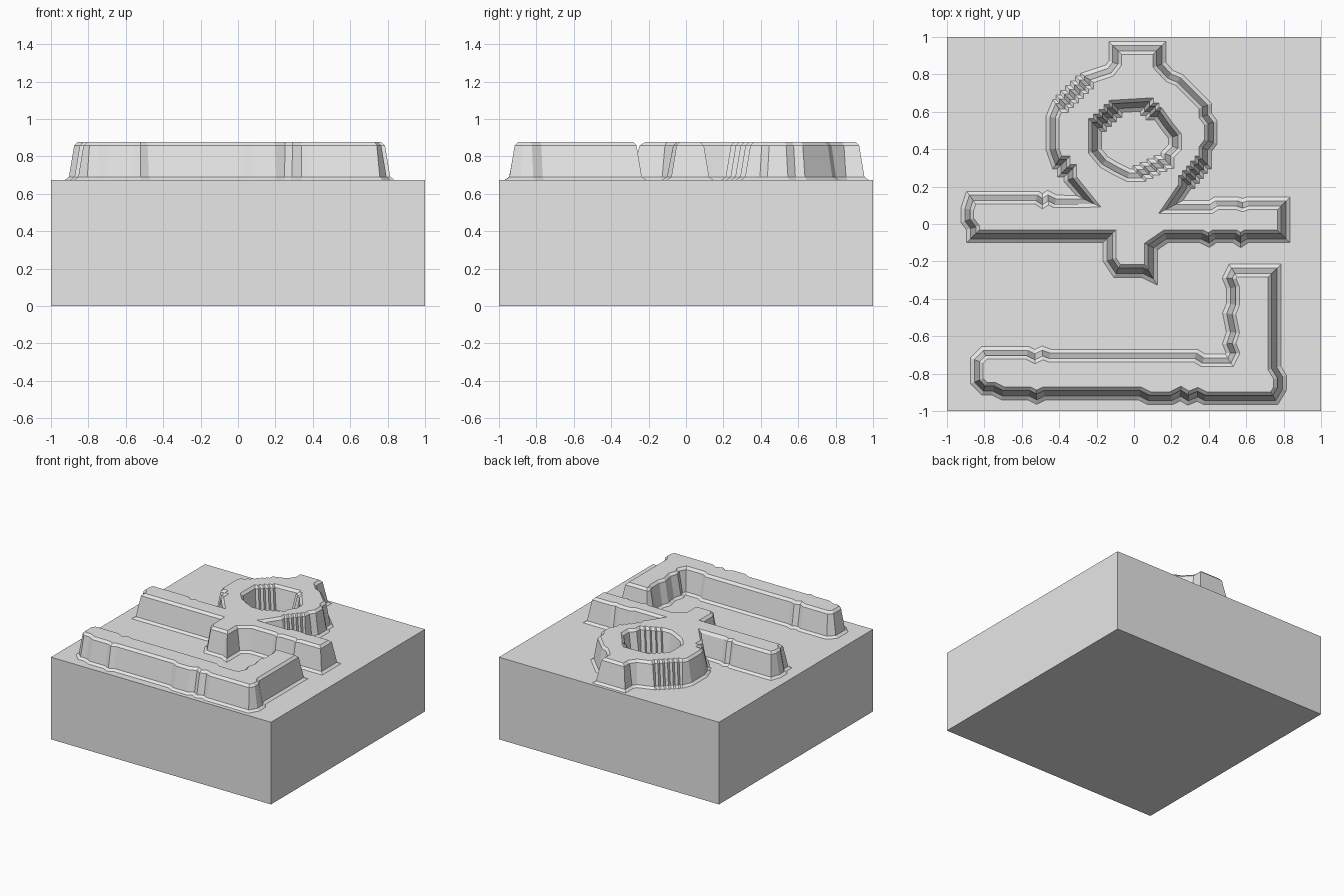
import bpy
import bmesh
from mathutils import Vector
from mathutils.geometry import tessellate_polygon

default_cube = bpy.data.objects.get("Cube")
if default_cube:
    bpy.data.objects.remove(default_cube, do_unlink=True)

grey = bpy.data.materials.new("plain grey")
grey.use_nodes = True
grey.diffuse_color = (0.8, 0.8, 0.8, 1)
grey.node_tree.nodes["Principled BSDF"].inputs["Base Color"].default_value = grey.diffuse_color

BLOCK_TOP = 0.675
# Wall section of the relief: (outward offset, height), foot lip to top chamfer
WALL = [(0.035, BLOCK_TOP), (0.014, 0.69), (-0.014, 0.858), (-0.033, 0.877)]


def add_object(name, bm):
    mesh = bpy.data.meshes.new(name)
    bm.to_mesh(mesh)
    bm.free()
    mesh.materials.append(grey)
    obj = bpy.data.objects.new(name, mesh)
    bpy.context.collection.objects.link(obj)
    return obj


def trace(path, clockwise=False):
    """Expand a path; a third value reaches its point by that many right-angled
    steps, moving along x first when positive and along y first when negative."""
    points = []
    for x, y, *steps in path:
        end = Vector((x, y))
        if steps:
            start, count = points[-1], abs(steps[0])
            for i in range(count):
                a, b = start.lerp(end, i / count), start.lerp(end, (i + 1) / count)
                corner = (b.x, a.y) if steps[0] > 0 else (a.x, b.y)
                points += [Vector(corner), b]
        else:
            points.append(end)
    area = sum(p.x * q.y - q.x * p.y for p, q in zip(points, points[1:] + points[:1]))
    if (area < 0) != clockwise:
        points.reverse()
    return points


def offset_ring(points, distance):
    """Move every corner outward along its mitre."""
    ring = []
    for i, p in enumerate(points):
        before = (p - points[i - 1]).normalized()
        after = (points[(i + 1) % len(points)] - p).normalized()
        n1 = Vector((before.y, -before.x))
        n2 = Vector((after.y, -after.x))
        mitre = (n1 + n2) / max(1 + n1.dot(n2), 0.4)
        ring.append(p + mitre * distance)
    return ring


def build_relief(name, outlines):
    bm = bmesh.new()
    caps = []
    for outline in outlines:
        rings = [[bm.verts.new((p.x, p.y, z)) for p in offset_ring(outline, d)]
                 for d, z in WALL]
        for low, high in zip(rings, rings[1:]):
            for i in range(len(low)):
                j = (i + 1) % len(low)
                bm.faces.new((low[i], low[j], high[j], high[i]))
        caps.append(rings[-1])
    # Flat top, with any inner outline left open
    corners = [v for ring in caps for v in ring]
    for triangle in tessellate_polygon([[v.co.copy() for v in ring] for ring in caps]):
        face = bm.faces.new([corners[i] for i in triangle])
        face.normal_update()
        if face.normal.z < 0:
            face.normal_flip()
    return add_object(name, bm)


# Base block
bm = bmesh.new()
bmesh.ops.create_cube(bm, size=1)
for v in bm.verts:
    v.co = (v.co.x * 2, v.co.y * 2, (v.co.z + 0.5) * BLOCK_TOP)
add_object("base_block", bm)

# Ring joined to a crossbar, with a tab at each end
ring_and_bar = trace([
    (-0.13, -0.065), (-0.86, -0.065), (-0.86, -0.02), (-0.89, 0.02), (-0.89, 0.08),
    (-0.87, 0.14), (-0.52, 0.14), (-0.49, 0.12), (-0.46, 0.14), (-0.42, 0.12),
    (-0.24, 0.12),
    (-0.34, 0.24), (-0.41, 0.33, -2), (-0.435, 0.40), (-0.435, 0.57),
    (-0.41, 0.63), (-0.25, 0.78, 6), (-0.13, 0.82), (-0.1, 0.86),
    (-0.1, 0.94), (0.135, 0.94), (0.135, 0.85), (0.19, 0.79), (0.24, 0.77),
    (0.38, 0.63), (0.38, 0.58), (0.41, 0.54), (0.41, 0.44), (0.38, 0.40),
    (0.38, 0.33), (0.27, 0.20, 5),
    (0.195, 0.09), (0.41, 0.09), (0.44, 0.11), (0.55, 0.11), (0.58, 0.10),
    (0.61, 0.11), (0.80, 0.11), (0.80, -0.065),
    (0.60, -0.065), (0.57, -0.085), (0.54, -0.065), (0.43, -0.065), (0.40, -0.085),
    (0.36, -0.065), (0.17, -0.065), (0.09, -0.12), (0.09, -0.27),
    (0.05, -0.25), (-0.09, -0.25), (-0.13, -0.19),
])
ring_hole = trace([
    (-0.21, 0.39), (-0.21, 0.53), (-0.1, 0.63, 4), (0.07, 0.64),
    (0.13, 0.59, -2), (0.18, 0.52), (0.22, 0.47), (0.22, 0.41),
    (0.18, 0.37), (0.18, 0.33), (0.03, 0.26, 4), (-0.03, 0.26),
    (-0.09, 0.29), (-0.16, 0.33),
], clockwise=True)
build_relief("raised_ring_and_bar", [ring_and_bar, ring_hole])

# Corner-shaped bar along the front
corner_bar = trace([
    (-0.84, -0.84), (-0.84, -0.73), (-0.80, -0.69), (-0.57, -0.69), (-0.53, -0.71),
    (-0.49, -0.69), (-0.45, -0.705), (0.33, -0.705), (0.37, -0.73), (0.51, -0.73),
    (0.53, -0.69), (0.51, -0.64), (0.53, -0.58), (0.51, -0.48), (0.53, -0.43),
    (0.53, -0.34), (0.51, -0.29), (0.53, -0.25), (0.75, -0.25), (0.75, -0.77),
    (0.78, -0.82), (0.78, -0.88), (0.75, -0.93), (0.38, -0.93),
    (0.34, -0.91), (0.29, -0.93), (0.25, -0.905), (0.20, -0.93), (0.08, -0.93),
    (0.03, -0.905), (-0.48, -0.905), (-0.52, -0.925), (-0.56, -0.905),
    (-0.70, -0.905), (-0.75, -0.88), (-0.80, -0.88),
])
build_relief("raised_corner_bar", [corner_bar])
